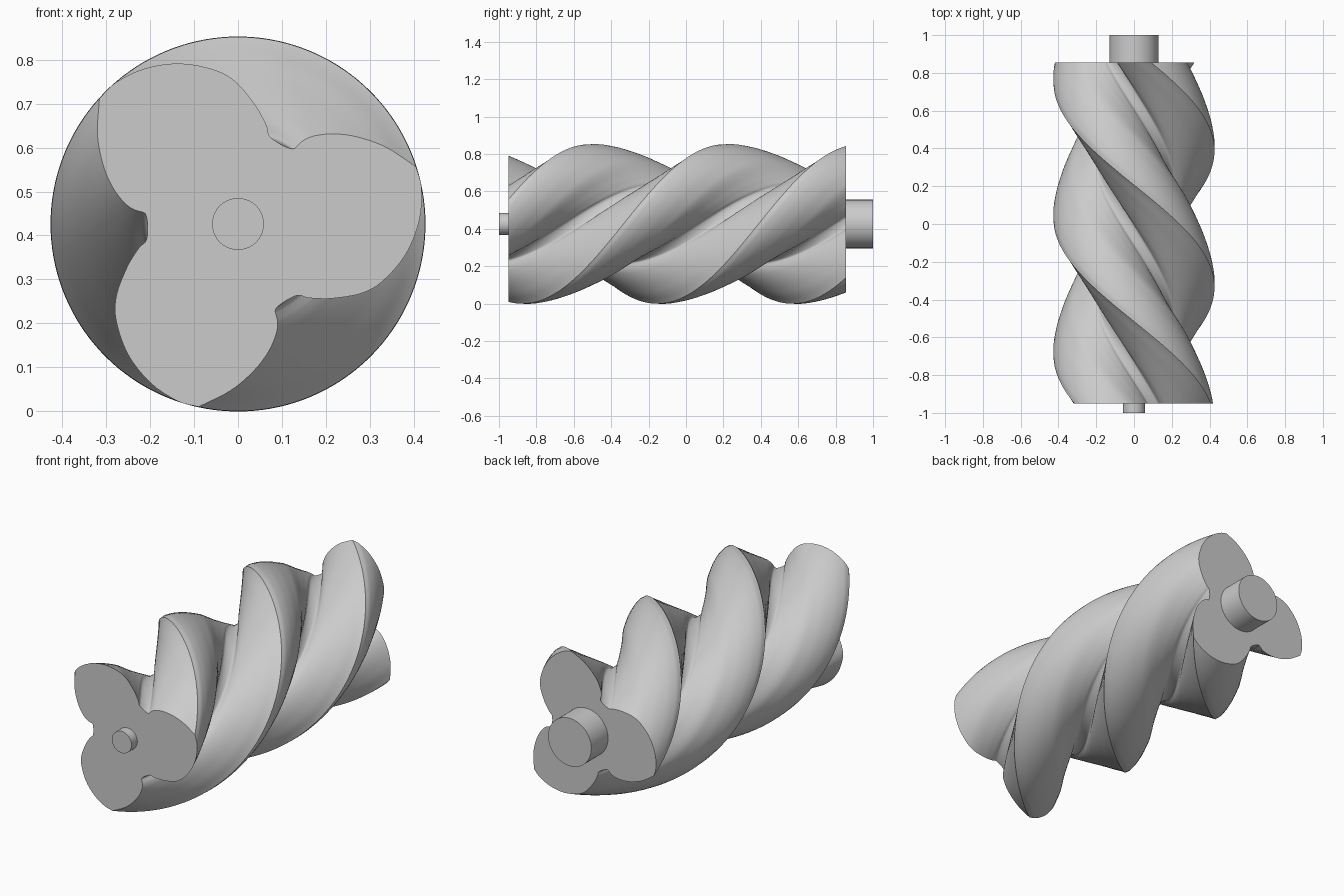
import bpy, bmesh, math
from mathutils import Vector

if "Cube" in bpy.data.objects:
    bpy.data.objects.remove(bpy.data.objects["Cube"])

R = 0.426                      # outer radius, also the axis height
Y0, Y1 = -0.95, 0.856          # ends of the twisted body
TWIST = math.radians(300)
ROWS, SUB = 120, 4

# One lobe flank-to-flank, from tip to next tip: (radius, angle in degrees)
LOBE = [(0.426, 17.8), (0.38, 27.4), (0.337, 36.0), (0.300, 43.2), (0.266, 49.0),
        (0.243, 51.8), (0.228, 52.6), (0.215, 53.2), (0.209, 55.5), (0.206, 61.5),
        (0.209, 68.0), (0.216, 71.2), (0.228, 72.8), (0.245, 76.2), (0.273, 81.6),
        (0.320, 90.2), (0.353, 98.0), (0.388, 109.6), (0.413, 121.0),
        (0.426, 131.0), (0.426, 137.8)]


def spline(pts):
    # Catmull-Rom through open points, last point left out
    p = [2 * pts[0] - pts[1]] + pts + [2 * pts[-1] - pts[-2]]
    out = []
    for i in range(1, len(p) - 2):
        a, b, c, d = p[i - 1:i + 3]
        for s in range(SUB):
            t = s / SUB
            out.append(0.5 * (2 * b + (c - a) * t + (2 * a - 5 * b + 4 * c - d) * t * t
                              + (3 * b - a - 3 * c + d) * t ** 3))
    return out


def finish(bm, name):
    bmesh.ops.recalc_face_normals(bm, faces=bm.faces)
    mesh = bpy.data.meshes.new(name)
    bm.to_mesh(mesh)
    bm.free()
    ob = bpy.data.objects.new(name, mesh)
    bpy.context.collection.objects.link(ob)
    bpy.ops.object.select_all(action='DESELECT')
    ob.select_set(True)
    bpy.context.view_layer.objects.active = ob
    bpy.ops.object.shade_smooth_by_angle(angle=math.radians(35))


def twisted_prism(name, profile, y0, y1, twist, rows):
    # Profile points are (x, z) around the axis
    bm = bmesh.new()
    rings = []
    for j in range(rows + 1):
        t = j / rows
        c, s = math.cos(twist * t), math.sin(twist * t)
        rings.append([bm.verts.new((p.x * c - p.y * s, y0 + (y1 - y0) * t,
                                    R + p.x * s + p.y * c)) for p in profile])
    n = len(profile)
    for a, b in zip(rings, rings[1:]):
        for i in range(n):
            k = (i + 1) % n
            bm.faces.new((a[i], a[k], b[k], b[i]))
    bm.faces.new(rings[0])
    bm.faces.new(rings[-1][::-1])
    finish(bm, name)


def polar(r, deg):
    return Vector((r * math.cos(math.radians(deg)), r * math.sin(math.radians(deg))))


# Three-lobed screw body
profile = []
for k in range(3):
    profile += spline([polar(r, a + 120 * k) for r, a in LOBE])
twisted_prism("screw_body", profile, Y0, Y1, TWIST, ROWS)

# Shaft stubs
for name, rad, a, b in (("front_shaft", 0.059, -1.0, Y0 + 0.01),
                        ("rear_shaft", 0.13, Y1 - 0.01, 1.0)):
    twisted_prism(name, [polar(rad, i * 360 / 64) for i in range(64)], a, b, 0, 1)
